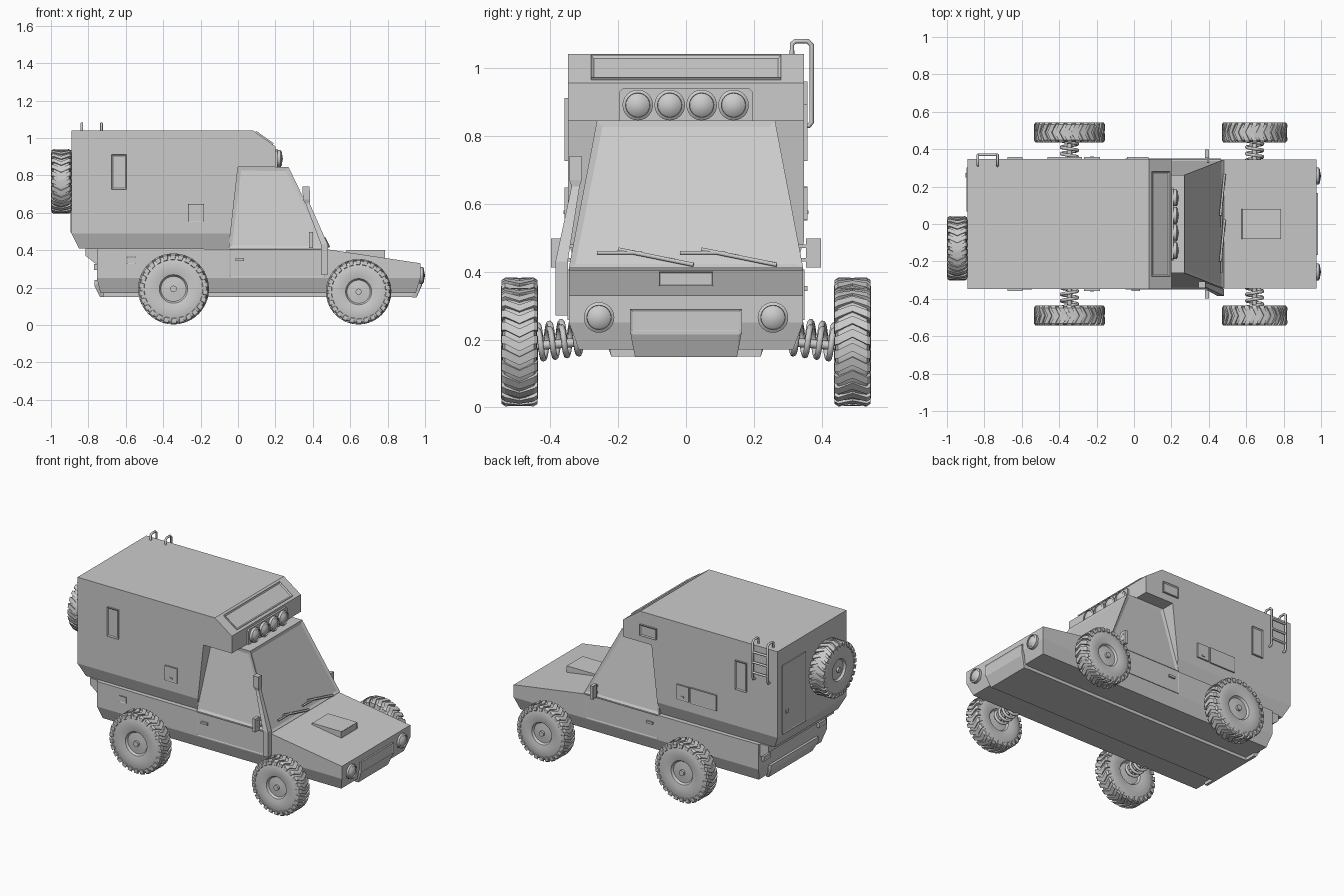
import bpy, bmesh, math
from mathutils import Vector, Matrix

if "Cube" in bpy.data.objects:
    bpy.data.objects.remove(bpy.data.objects["Cube"])


def finish(name, bm, smooth=False):
    bmesh.ops.recalc_face_normals(bm, faces=bm.faces)
    me = bpy.data.meshes.new(name)
    bm.to_mesh(me)
    bm.free()
    if smooth:
        me.shade_smooth()
        me.set_sharp_from_angle(angle=math.radians(32))
    ob = bpy.data.objects.new(name, me)
    bpy.context.collection.objects.link(ob)
    return ob


def hull(name, half, inset=None):
    """Convex solid from (x, half width, z) points, optional recessed panes."""
    bm = bmesh.new()
    for x, w, z in half:
        for s in (1, -1):
            bm.verts.new((x, s * w, z))
    bmesh.ops.convex_hull(bm, input=bm.verts)
    bmesh.ops.dissolve_limit(bm, angle_limit=0.03, verts=bm.verts, edges=bm.edges)
    bmesh.ops.recalc_face_normals(bm, faces=bm.faces)
    if inset:
        panes = [f for f in bm.faces if abs(f.normal.z) < 0.8 and f.normal.x > -0.5]
        bmesh.ops.inset_individual(bm, faces=panes, thickness=inset, depth=-0.006)
    return finish(name, bm)


def panel(name, loc, size, axis, rim=0.01, depth=-0.005, tilt=0):
    """Box whose face towards axis is inset like a framed window or hatch."""
    bm = bmesh.new()
    bmesh.ops.create_cube(bm, size=1, matrix=Matrix.Diagonal((*size, 1)))
    if rim:
        f = [f for f in bm.faces if f.normal.dot(Vector(axis)) > 0.9]
        bmesh.ops.inset_individual(bm, faces=f, thickness=rim, depth=depth)
    ob = finish(name, bm)
    ob.location = loc
    ob.rotation_euler.y = tilt
    return ob


def rings(bm, prof, n):
    loops = []
    for r, h in prof:
        if r == 0:
            loops.append([bm.verts.new((0, 0, h))] * n)
        else:
            loops.append([bm.verts.new((r * math.cos(t), r * math.sin(t), h))
                          for t in (2 * math.pi * i / n for i in range(n))])
    for a, b in zip(loops, loops[1:]):
        for i in range(n):
            j = (i + 1) % n
            bm.faces.new(list(dict.fromkeys((a[i], a[j], b[j], b[i]))))


def aim(ob, loc, axis):
    q = Vector((0, 0, 1)).rotation_difference(Vector(axis))
    ob.matrix_world = Matrix.Translation(loc) @ q.to_matrix().to_4x4()


def lathe(name, prof, loc, axis, n=24):
    bm = bmesh.new()
    rings(bm, prof, n)
    aim(finish(name, bm, True), loc, axis)


def tube(name, pts, r, res=2):
    cu = bpy.data.curves.new(name, 'CURVE')
    cu.dimensions = '3D'
    cu.bevel_depth, cu.bevel_resolution, cu.use_fill_caps = r, res, True
    sp = cu.splines.new('POLY')
    sp.points.add(len(pts) - 1)
    for p, c in zip(sp.points, pts):
        p.co = (*c, 1)
    ob = bpy.data.objects.new(name, cu)
    bpy.context.collection.objects.link(ob)


def wheel(name, radius, loc, axis):
    """Lathed tyre and rim with chevron tread lugs."""
    bm = bmesh.new()
    side = [(0, .05), (.016, .05), (.016, .036), (.062, .032), (.070, .045),
            (.10, .052), (.148, .050), (.164, .042), (.168, .02)]
    rings(bm, side + [(r, -h) for r, h in reversed(side)], 40)
    n = 26
    step = 2 * math.pi / n
    stations = [(0, 0, .174, .16), (.042, .5, .175, .16), (.053, .55, .168, .15), (.054, .6, .146, .142)]
    for i in range(n):
        for s in (1, -1):
            prev = None
            for w, off, top, base in stations:
                a = (i + off) * step
                cur = [bm.verts.new((r * math.cos(t), r * math.sin(t), s * (w if r == top else w * .9)))
                       for t, r in ((a - .3 * step, base), (a + .3 * step, base),
                                    (a + .3 * step, top), (a - .3 * step, top))]
                if prev:
                    for k in range(4):
                        bm.faces.new((prev[k], prev[k - 1], cur[k - 1], cur[k]))
                else:
                    bm.faces.new(cur)
                prev = cur
            bm.faces.new(prev)
    k = radius / .175
    bmesh.ops.scale(bm, vec=(k, k, 1), verts=bm.verts)
    aim(finish(name, bm, True), loc, axis)


# Lower body, belly plate and bonnet scoop
hull("lower_body", [(-.755, .345, .41), (.475, .345, .405), (.975, .345, .33), (.975, .345, .25),
                    (.95, .315, .17), (-.755, .345, .25), (-.735, .315, .17)])
hull("belly_plate", [(-.735, .15, .15), (.94, .15, .15), (-.745, .15, .18), (.95, .15, .18)])
scoop = hull("bonnet_scoop", [(.575, .08, .39), (.58, .08, .40), (.785, .08, .40),
                              (.785, .08, .35), (.575, .08, .36)])
panel("scoop_mouth", (.782, 0, .378), (.01, .158, .042), (1, 0, 0))

# Camper box with over-cab bunk and chamfered bottom
prof = [(-.89, 1.04), (.08, 1.04), (.2, .955), (.2, .845), (0, .845),
        (-.04, .49), (-.05, .41), (-.85, .41), (-.89, .49)]
bm = bmesh.new()
L, R = [[bm.verts.new((x, s * (.32 if z == .41 else .348), z)) for x, z in prof] for s in (1, -1)]
for V in (L, R):
    bm.faces.new([V[i] for i in (0, 1, 2, 3, 4, 5, 8)])
    bm.faces.new(V[5:9])
for i in range(9):
    bm.faces.new((L[i - 1], L[i], R[i], R[i - 1]))
finish("camper_box", bm)

# Cab with recessed windscreen and side glass
hull("cab", [(-.05, .345, .41), (.48, .345, .41), (0, .262, .845), (.27, .262, .845)], .025)

# Camper windows, hatches and rear door
for s in (1, -1):
    panel("side_window", (-.635, s * .35, .818), (.08, .016, .185), (0, s, 0))
    panel("small_hatch", (-.225, s * .35, .6), (.085, .014, .095), (0, s, 0), .006, -.002)
    panel("hatch_latch", (-.225, s * .357, .575), (.02, .006, .01), (0, s, 0), 0)
panel("large_hatch", (-.37, .35, .6), (.185, .014, .1), (0, 1, 0), .006, -.002)
panel("bunk_side_window", (.02, .35, .925), (.115, .016, .07), (0, 1, 0))
panel("bunk_front_window", (.14, 0, .9975), (.016, .56, .115), (1, 0, 0), .012, -.006,
      -math.atan2(.12, .085))
panel("rear_door", (-.889, .185, .715), (.012, .235, .44), (-1, 0, 0), .008, -.003)
panel("rear_door_handle", (-.896, .26, .63), (.012, .025, .02), (-1, 0, 0), 0)

# Cab doors, handles, filler flap
for s in (1, -1):
    panel("door_panel", (.21, s * .345, .332), (.51, .008, .148), (0, s, 0), .006, -.002)
    panel("door_handle", (.01, s * .35, .35), (.045, .016, .014), (0, s, 0), 0)
    panel("mirror_arm", (.395, s * .355, .475), (.012, .05, .01), (0, s, 0), 0)
    panel("mirror_arm", (.395, s * .355, .435), (.012, .05, .01), (0, s, 0), 0)
    panel("mirror", (.39, s * .375, .455), (.02, .045, .085), (-1, 0, 0), .005, -.003)
panel("filler_flap", (-.57, -.346, .345), (.05, .008, .04), (0, -1, 0), .005, -.002)

# Roof light bar and headlights
hull("light_bar_panel", [(x, w, z) for x in (.19, .212)
                         for w, z in ((.195, .845), (.195, .93), (.185, .94))])
lamp = [(0, 0), (.045, 0), (.045, .018), (.036, .024), (.035, .016), (.022, .026), (0, .030)]
for i in range(4):
    lathe("roof_light", lamp, (.21, -.142 + .094 * i, .89), (1, 0, 0))
for s in (1, -1):
    lathe("headlight", lamp, (.97, s * .256, .265), (1, 0, 0))

# Grille, bumpers and tail parts
panel("grille", (.975, 0, .255), (.02, .33, .07), (1, 0, 0), .01, -.004)
hull("front_bumper", [(.94, .165, .225), (.985, .165, .225), (.985, .155, .215),
                      (.955, .15, .148), (.93, .15, .148)])
hull("rear_bumper", [(-.815, .33, .41), (-.815, .33, .37), (-.765, .33, .33),
                     (-.74, .33, .33), (-.74, .33, .41)])
hull("rear_lower_bumper", [(-.768, .24, .24), (-.768, .24, .21), (-.738, .22, .15),
                           (-.72, .22, .15), (-.72, .24, .24)])
for s in (1, -1):
    panel("tail_light", (-.76, s * .28, .31), (.02, .07, .03), (-1, 0, 0), .005, -.002)

# Snorkel: lower duct, sloped riser and intake head
for i, (a, b) in enumerate([((.462, -.366, .27, .018, .018), (.462, -.366, .43, .018, .018)),
                            ((.462, -.366, .43, .018, .018), (.372, -.325, .65, .011, .012)),
                            ((.372, -.325, .65, .011, .012), (.366, -.325, .67, .019, .018)),
                            ((.366, -.325, .67, .019, .018), (.364, -.325, .74, .019, .018))]):
    bm = bmesh.new()
    for x, y, z, dx, dy in (a, b):
        for u in (-1, 1):
            for v in (-1, 1):
                bm.verts.new((x + u * dx, y + v * dy, z))
    bmesh.ops.convex_hull(bm, input=bm.verts)
    bmesh.ops.dissolve_limit(bm, angle_limit=.03, verts=bm.verts, edges=bm.edges)
    finish("snorkel_part", bm)

# Wipers lying on the windscreen
def on_glass(y, z):
    return (.489 - (z - .41) * .483, y, z)

for y in (0, .245):
    tube("wiper_blade", [on_glass(-.262 + y, .455), on_glass(-.13 + y, .455)], .006, 1)
    tube("wiper_arm", [on_glass(-.2 + y, .465), on_glass(.022 + y, .42)], .007, 1)

# Ladder over the roof edge
for x in (-.73, -.835):
    tube("ladder_rail", [(x, .312, 1.03), (x, .312, 1.07), (x, .322, 1.078), (x, .358, 1.078),
                         (x, .37, 1.066), (x, .37, .84), (x, .362, .829), (x, .345, .828)], .007)
for z in (.875, .94, 1.005):
    tube("ladder_rung", [(-.835, .37, z), (-.73, .37, z)], .007)

# Wheels, axles and coil springs
for x, r in ((.645, .175), (-.345, .19)):
    for s in (1, -1):
        wheel("wheel", r, (x, s * .49, r + .003), (0, s, 0))
        tube("axle", [(x, s * .28, r + .02), (x, s * .48, r + .003)], .013)
        coil = []
        for i in range(81):
            t = i / 80
            a = t * 4.5 * 2 * math.pi
            coil.append((x + .043 * math.cos(a), s * (.29 + .155 * t),
                         r + .03 - .022 * t + .043 * math.sin(a)))
        tube("coil_spring", coil, .009)
wheel("spare_wheel", .172, (-.945, -.13, .768), (-1, 0, 0))
